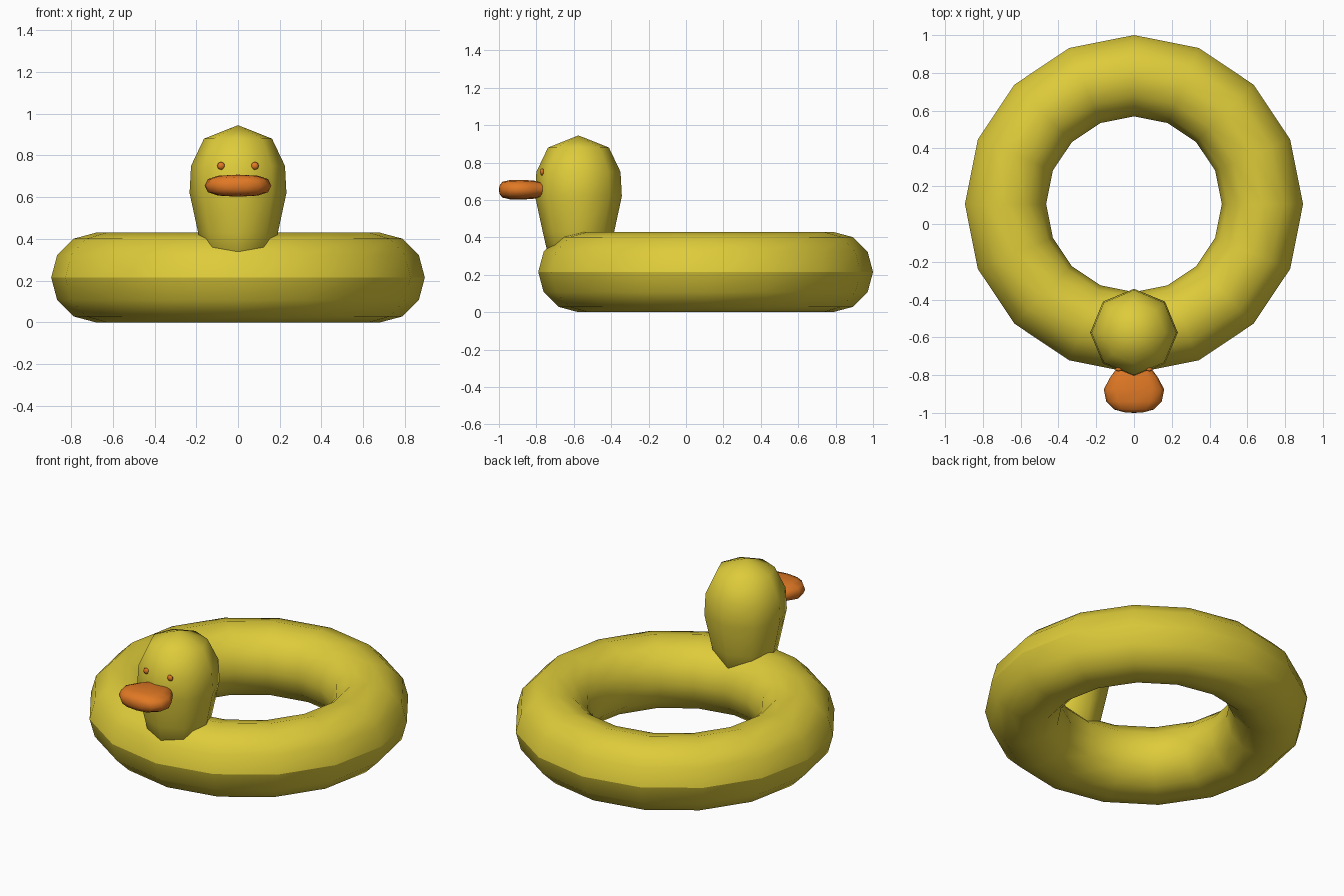
import bpy, bmesh, math
from mathutils import Vector

if "Cube" in bpy.data.objects:
    bpy.data.objects.remove(bpy.data.objects["Cube"])


def material(name, rgb):
    m = bpy.data.materials.new(name)
    m.diffuse_color = (*rgb, 1)
    m.use_nodes = True
    m.node_tree.nodes["Principled BSDF"].inputs["Base Color"].default_value = m.diffuse_color
    return m


YELLOW = material("rubber yellow", (0.73, 0.60, 0.042))
ORANGE = material("bill orange", (0.75, 0.19, 0.018))


def loft(name, rings, mat, tips=(None, None), closed=False, sharp=None):
    """Skin a list of vertex rings, with optional pole points at both ends."""
    bm = bmesh.new()
    vs = [[bm.verts.new(p) for p in ring] for ring in rings]
    n = len(vs[0])
    pairs = list(zip(vs, vs[1:])) + ([(vs[-1], vs[0])] if closed else [])
    for a, b in pairs:
        for i in range(n):
            j = (i + 1) % n
            bm.faces.new((a[i], a[j], b[j], b[i]))
    for tip, ring in zip(tips, (vs[0], vs[-1])):
        if tip:
            t = bm.verts.new(tip)
            for i in range(n):
                bm.faces.new((ring[i], ring[(i + 1) % n], t))
    bmesh.ops.recalc_face_normals(bm, faces=bm.faces)
    for f in bm.faces:
        f.smooth = True
    if sharp:
        for e in bm.edges:
            if all(sharp(v.co) for v in e.verts):
                e.smooth = False
    me = bpy.data.meshes.new(name)
    bm.to_mesh(me)
    bm.free()
    me.materials.append(mat)
    ob = bpy.data.objects.new(name, me)
    bpy.context.collection.objects.link(ob)
    return ob


def turn(n):
    return [(math.cos(2 * math.pi * i / n), math.sin(2 * math.pi * i / n)) for i in range(n)]


# inflatable ring: 16 sides around, 12 sides in section, welded outer seam
R, r, RING_Y = 0.68, 0.215, 0.105
loft("swim_ring",
     [[((R + r * cb) * ca, RING_Y + (R + r * cb) * sa, r + r * sb) for cb, sb in turn(12)]
      for ca, sa in turn(16)],
     YELLOW, closed=True,
     sharp=lambda c: math.hypot(c.x, c.y - RING_Y) > R + r - 0.001)

# head and neck: eight-sided lathe shape sunk into the ring
HEAD_Y = -0.575
loft("head",
     [[(rad * c, HEAD_Y + rad * s, z) for c, s in turn(8)]
      for z, rad in ((0.25, 0.15), (0.43, 0.191), (0.62, 0.232), (0.75, 0.225), (0.88, 0.163))],
     YELLOW, tips=((0, HEAD_Y, 0.22), (0, HEAD_Y, 0.945)))


# bill: flattened rounded sections along y
def squash(v):
    return math.copysign(abs(v) ** 0.75, v)


BILL_Z = 0.655
loft("bill",
     [[(w * squash(c), y, BILL_Z + h * squash(s)) for c, s in turn(12)]
      for y, w, h in ((-0.73, 0.08, 0.03), (-0.77, 0.095, 0.04), (-0.81, 0.125, 0.048),
                      (-0.875, 0.16, 0.053), (-0.94, 0.147, 0.052),
                      (-0.982, 0.105, 0.042), (-0.997, 0.05, 0.022))],
     ORANGE, tips=((0, -0.72, BILL_Z), (0, -1.0, BILL_Z)))

# eyes: small low-poly beads on the face
for side, label in ((-1, "left"), (1, "right")):
    ctr = Vector((0.081 * side, -0.77, 0.75))
    loft("eye_" + label,
         [[ctr + Vector((rad * c, dy, rad * s)) for c, s in turn(8)]
          for dy, rad in ((0.008, 0.014), (0, 0.019), (-0.007, 0.014))],
         ORANGE, tips=(ctr + Vector((0, 0.011, 0)), ctr + Vector((0, -0.011, 0))))
